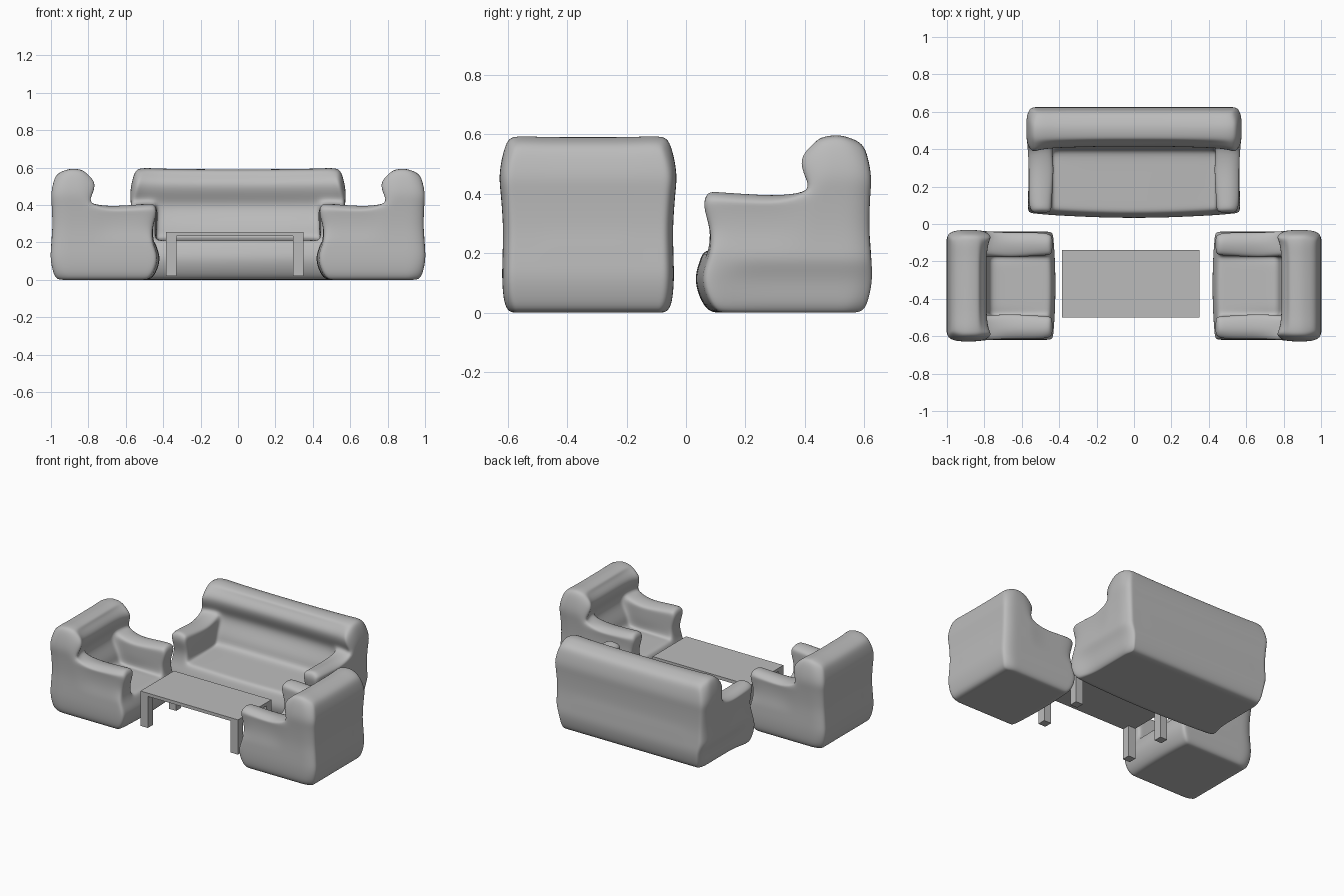
import bpy, bmesh, math
from itertools import product

old = bpy.data.objects.get("Cube")
if old:
    bpy.data.objects.remove(old, do_unlink=True)

# One plain grey for everything
grey = bpy.data.materials.new("plain_grey")
grey.use_nodes = True
colour = (0.5, 0.5, 0.5, 1)
grey.diffuse_color = colour
grey.node_tree.nodes["Principled BSDF"].inputs["Base Color"].default_value = colour


def blend(table, t):
    """Linear interpolation in a short list of (position, value) pairs."""
    for (a, va), (b, vb) in zip(table, table[1:]):
        if t <= b:
            return va + (vb - va) * max(0, t - a) / (b - a)
    return table[-1][1]


ARM, SEAT_Z, ARM_Z, NECK, DEPTH, TOP = 0.135, 0.21, 0.41, 0.36, 0.587, 0.608
Y_CUTS = [0, 0.04, 0.14, 0.27, NECK, 0.41, 0.47, 0.54, DEPTH]
Z_CUTS = [0, 0.03, 0.11, 0.17, SEAT_Z, 0.28, 0.36, ARM_Z, 0.47, 0.55, TOP]
# Offsets by height: front, rear and side outlines and the face of the back
FRONT = [(0, 0.07), (0.03, 0.04), (0.11, 0.012), (0.21, 0.045), (0.28, 0.045), (0.36, 0.015), (0.41, 0.03)]
REAR = [(0, -0.035), (0.03, -0.015), (0.11, 0.002), (0.3, -0.012), (0.5, 0), (TOP, -0.03)]
SIDE = [(0, -0.035), (0.03, -0.016), (0.11, -0.01), (0.3, -0.015), (0.5, 0.003), (TOP, -0.03)]
BACK_FACE = [(0.36, 0.015), (0.41, 0.02), (0.47, -0.005), (0.55, -0.025), (TOP, 0.02)]


def soft_seat(name, half, location, turn, bulge, tuck):
    """Soft block with a back, two arms and a sunken seat, facing -y."""
    inner = half - ARM
    pos = [inner * 0.45, inner - 0.04, inner, half - 0.09, half - 0.04, half]
    cuts = ([-x for x in reversed(pos)] + [0] + pos, Y_CUTS, Z_CUTS)
    sizes = [len(c) - 1 for c in cuts]

    def filled(cell):
        if any(i < 0 or i >= n for i, n in zip(cell, sizes)):
            return False
        x, y, z = [(c[i] + c[i + 1]) / 2 for c, i in zip(cuts, cell)]
        return y > NECK or z < SEAT_Z or (abs(x) > inner and z < ARM_Z)

    def shaped(corner):
        x, y, z = [c[i] for c, i in zip(cuts, corner)]
        nx, ny, nz = abs(x), y, z
        across = 1 - (x / half) ** 4
        edge = max(0, (nx - half + 0.09) / 0.09)
        arm = y < NECK and nx > inner - 0.01
        # Sides, with soft upright corners and a tucked-in base
        if nx > inner + 0.01:
            nx += blend(SIDE, z) * edge
            if z < 0.15 and y > 0.1:
                nx -= tuck * edge
            if y == DEPTH or (y == NECK and z > ARM_Z):
                nx -= 0.02 * edge
            elif arm and z > SEAT_Z:
                nx -= 0.008 * edge
                if y == 0:
                    nx -= 0.015 * edge
        elif arm and z > SEAT_Z:
            nx -= 0.02 * y / NECK
        # Front, back rest and rear
        if y < NECK:
            near = 1 - y / NECK
            ny += near * blend(FRONT, z)
            if z <= SEAT_Z:
                ny -= bulge * (1 - (x / half) ** 2) * near
        elif y == NECK and z > 0.3:
            ny += blend(BACK_FACE, z) + 0.03 * across
        elif y > 0.5:
            ny += blend(REAR, z)
        # Rolled top of the back, rounded arms, sloping seat
        if z > ARM_Z:
            rise = (z - ARM_Z) / (TOP - ARM_Z)
            roll = (2 * y - NECK - DEPTH) / (DEPTH - NECK)
            nz -= rise * (0.03 * roll ** 2 + 0.018 * edge ** 2) + 0.014 * rise * across
        elif z == ARM_Z and arm:
            nz -= 0.025 * edge ** 4 + (0.015 if nx < inner + 0.01 else 0) + 0.022 * y / NECK
        elif z == SEAT_Z and abs(x) < inner:
            nz += 0.03 * y
        return math.copysign(nx, x), ny, nz

    # Outer skin of the filled cells
    bm = bmesh.new()
    verts = {}

    def vert(corner):
        if corner not in verts:
            verts[corner] = bm.verts.new(shaped(corner))
        return verts[corner]

    for cell in product(*map(range, sizes)):
        if not filled(cell):
            continue
        for axis, side in product(range(3), (0, 1)):
            other = list(cell)
            other[axis] += 2 * side - 1
            if filled(other):
                continue
            u, v = (axis + 1) % 3, (axis + 2) % 3
            ring = []
            for du, dv in ((0, 0), (1, 0), (1, 1), (0, 1)):
                corner = list(cell)
                corner[axis] += side
                corner[u] += du
                corner[v] += dv
                ring.append(vert(tuple(corner)))
            bm.faces.new(ring if side else ring[::-1])
    mesh = bpy.data.meshes.new(name)
    bm.to_mesh(mesh)
    bm.free()
    mesh.shade_smooth()
    mesh.materials.append(grey)
    obj = bpy.data.objects.new(name, mesh)
    bpy.context.collection.objects.link(obj)
    obj.location, obj.rotation_euler.z = location, turn
    soft = obj.modifiers.new("soften", 'SUBSURF')
    soft.levels = soft.render_levels = 2


def box(name, low, high):
    bpy.ops.mesh.primitive_cube_add(size=1, location=[(a + b) / 2 for a, b in zip(low, high)])
    obj = bpy.context.object
    obj.name = name
    obj.scale = [b - a for a, b in zip(low, high)]
    obj.data.materials.append(grey)


# Sofa and the two facing armchairs
soft_seat("sofa", 0.578, (0, 0.04, 0), 0, 0.028, 0.025)
soft_seat("right_armchair", 0.3, (-0.415, -0.33, 0), math.pi / 2, 0.015, 0)
soft_seat("left_armchair", 0.3, (0.415, -0.33, 0), -math.pi / 2, 0.015, 0)

# Low table
X0, X1, Y0, Y1, LEG = -0.385, 0.35, -0.5, -0.14, 0.055
box("table_top", (X0, Y0, 0.235), (X1, Y1, 0.257))
for (side, x), (end, y) in product((("right", X0), ("left", X1 - LEG)), (("front", Y0), ("back", Y1 - LEG))):
    box(f"table_{end}_{side}_leg", (x, y, 0.02), (x + LEG, y + LEG, 0.236))
